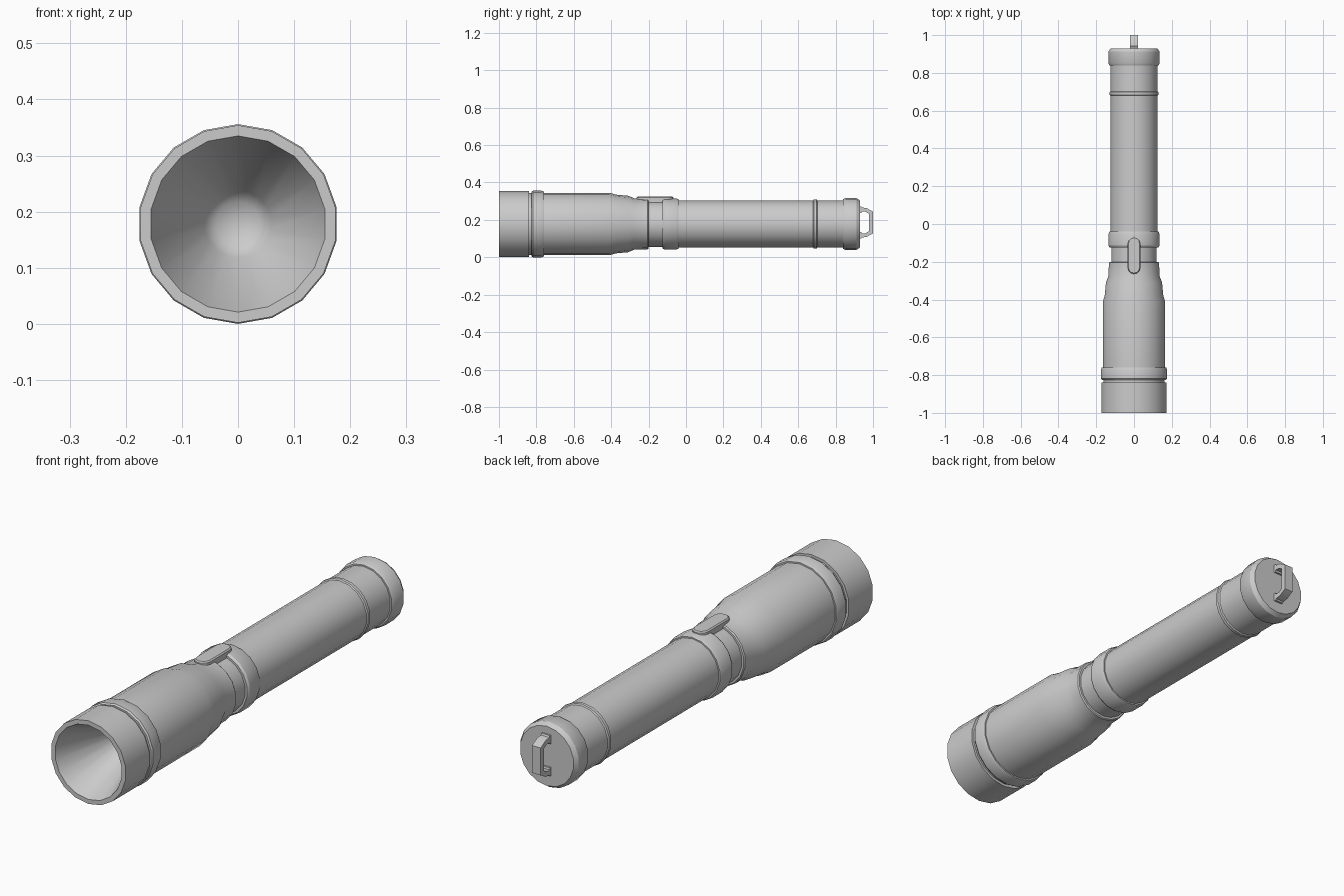
import bpy, bmesh, math

if "Cube" in bpy.data.objects:
    bpy.data.objects.remove(bpy.data.objects["Cube"])

SIDES = 18
CZ = 0.178  # height of the barrel axis


def finish(name, bm, angle=30):
    bmesh.ops.remove_doubles(bm, verts=bm.verts, dist=1e-5)
    bmesh.ops.recalc_face_normals(bm, faces=bm.faces)
    mesh = bpy.data.meshes.new(name)
    bm.to_mesh(mesh)
    bm.free()
    ob = bpy.data.objects.new(name, mesh)
    bpy.context.collection.objects.link(ob)
    bpy.ops.object.select_all(action='DESELECT')
    ob.select_set(True)
    bpy.context.view_layer.objects.active = ob
    bpy.ops.object.shade_smooth_by_angle(angle=math.radians(angle))
    return ob


def lathe(name, profile, angle=30, flip=False):
    """Turn (y, radius) points around the barrel axis."""
    bm = bmesh.new()
    vs = [bm.verts.new((0, y, CZ + r)) for y, r in profile]
    es = [bm.edges.new(p) for p in zip(vs, vs[1:])]
    bmesh.ops.spin(bm, geom=vs + es, cent=(0, 0, CZ), axis=(0, 1, 0),
                   angle=2 * math.pi, steps=SIDES, use_merge=True)
    ob = finish(name, bm, angle)
    # open shells: make the normals face the intended side
    mid = ob.data.polygons[0]
    out = mid.normal.x * mid.center.x + mid.normal.z * (mid.center.z - CZ)
    if (out < 0) != flip:
        ob.data.flip_normals()
    return ob


def prism(name, points, axis, lo, hi, bevel=0.0):
    """Extrude a 2D outline along x (points are y, z) or z (points are x, y)."""
    bm = bmesh.new()
    place = (lambda p, t: (t, *p)) if axis == 'x' else (lambda p, t: (*p, t))
    face = bm.faces.new([bm.verts.new(place(p, lo)) for p in points])
    geo = bmesh.ops.extrude_face_region(bm, geom=[face])['geom']
    verts = [g for g in geo if isinstance(g, bmesh.types.BMVert)]
    bmesh.ops.translate(bm, verts=verts, vec=place((0, 0), hi - lo))
    if bevel:
        edges = list({e for v in verts for e in v.link_edges
                      if e.verts[0] in verts and e.verts[1] in verts})
        bmesh.ops.bevel(bm, geom=edges, offset=bevel, segments=1, affect='EDGES')
    return finish(name, bm)


# Reflector cone inside the head
lathe("reflector", [(-1.0, 0.157), (-0.765, 0.06), (-0.745, 0.04), (-0.738, 0)],
      angle=80, flip=True)

# Lens bezel with front rim, and the groove behind it
lathe("bezel", [(-0.84, 0.176), (-1.0, 0.176), (-1.0, 0.157)])
lathe("bezel_groove", [(-0.84, 0.176), (-0.84, 0.165), (-0.825, 0.165)])

# Ring, head barrel and stepped neck
lathe("head_ring", [(-0.825, 0.165), (-0.825, 0.173), (-0.818, 0.178),
                    (-0.772, 0.178), (-0.76, 0.173), (-0.76, 0.167)])
lathe("head", [(-0.76, 0.167), (-0.41, 0.167), (-0.375, 0.157), (-0.31, 0.151),
               (-0.275, 0.137), (-0.205, 0.135), (-0.20, 0.131), (-0.20, 0.122)])

# Switch collar
lathe("switch_collar", [(-0.20, 0.122), (-0.125, 0.122), (-0.125, 0.131),
                        (-0.115, 0.137), (-0.052, 0.137), (-0.04, 0.132), (-0.04, 0.126)])

# Handle tube with its thin raised band
lathe("handle_tube", [(-0.04, 0.126), (0.68, 0.126), (0.684, 0.131),
                      (0.698, 0.131), (0.702, 0.126), (0.84, 0.126)])

# Tail cap
lathe("tail_cap", [(0.84, 0.126), (0.84, 0.132), (0.852, 0.138),
                   (0.912, 0.138), (0.93, 0.126), (0.93, 0)])

# Slide switch with round ends
W, Y0, Y1 = 0.034, -0.265, -0.068
cap = [math.pi * i / 6 for i in range(7)]
outline = [(W * math.cos(a), Y1 - W + W * math.sin(a)) for a in cap]
outline += [(-W * math.cos(a), Y0 + W - W * math.sin(a)) for a in cap]
prism("slide_switch", outline, 'z', CZ + 0.11, CZ + 0.146, bevel=0.005)

# Lanyard loop on the tail
half = [(0.928, 0.086), (0.938, 0.086), (0.942, 0.08), (0.966, 0.077), (1.0, 0.058)]
inner = [(0.978, 0.047), (0.958, 0.058), (0.94, 0.058), (0.938, 0.05), (0.928, 0.05)]
loop = half + [(y, -z) for y, z in reversed(half)]
loop += [(y, -z) for y, z in reversed(inner)] + inner
prism("lanyard_loop", [(y, CZ + 0.008 + z) for y, z in loop], 'x', -0.02, 0.02)
